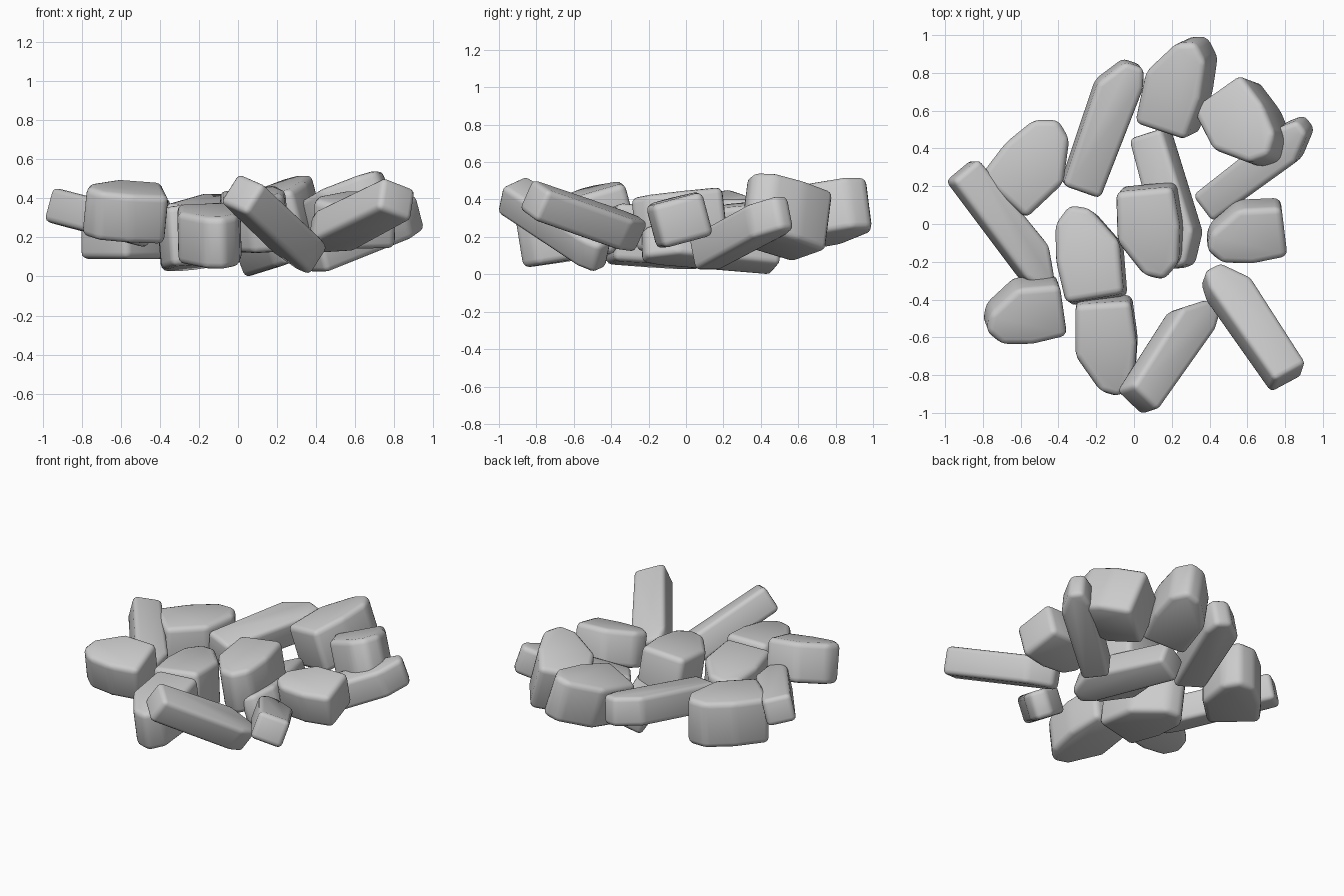
import bpy, bmesh
from math import radians
from mathutils import Matrix, Vector

if "Cube" in bpy.data.objects:
    bpy.data.objects.remove(bpy.data.objects["Cube"])

# Unit outlines: flat butt at -x, offset blunt tip at +x
BLOCK = [(-.5, -.44), (.04, -.5), (.43, -.14), (.5, .16), (.33, .42), (-.05, .5), (-.5, .45)]
BAR = [(-.5, -.44), (.36, -.5), (.5, -.36), (.5, .08), (.29, .5), (-.5, .44)]


def stone(name, outline, loc, size, angles, bevel, flip=1):
    """Extruded outline, rounded edges, aimed by yaw / pitch (tip up) / roll in degrees."""
    yaw, pitch, roll = (radians(a) for a in angles)
    bm = bmesh.new()
    base = [bm.verts.new((u * size[0], v * flip * size[1], -size[2] / 2)) for u, v in outline]
    face = bm.faces.new(base)
    ext = bmesh.ops.extrude_face_region(bm, geom=[face])
    top = [g for g in ext["geom"] if isinstance(g, bmesh.types.BMVert)]
    bmesh.ops.translate(bm, verts=top, vec=(0, 0, size[2]))
    bmesh.ops.recalc_face_normals(bm, faces=bm.faces)
    bmesh.ops.bevel(bm, geom=list(bm.edges), offset=bevel, segments=3,
                    profile=0.5, affect='EDGES', clamp_overlap=True)
    rot = (Matrix.Rotation(yaw, 4, 'Z') @ Matrix.Rotation(-pitch, 4, 'Y')
           @ Matrix.Rotation(roll, 4, 'X'))
    bm.transform(Matrix.Translation(Vector(loc)) @ rot)
    bmesh.ops.recalc_face_normals(bm, faces=bm.faces)
    me = bpy.data.meshes.new(name)
    bm.to_mesh(me)
    bm.free()
    ob = bpy.data.objects.new(name, me)
    bpy.context.collection.objects.link(ob)
    bpy.context.view_layer.objects.active = ob
    ob.select_set(True)
    bpy.ops.object.shade_smooth_by_angle(angle=radians(35))
    ob.select_set(False)


# Chunky stones: location, (length, width, height), (yaw, pitch, roll), flip
blocks = [
    ((-.525, .325, .245), (.50, .37, .31), (48, 0, 0), 1),
    ((.24, .75, .325), (.52, .33, .29), (74, 11, -12), -1),
    ((.60, .495, .315), (.46, .36, .34), (-58, 16, 12), 1),
    ((.585, -.04, .29), (.42, .31, .24), (187, 0, -15), 1),
    ((-.145, -.65, .205), (.51, .33, .27), (-86, -9, 2), 1),
    ((-.59, -.46, .335), (.42, .32, .26), (189, 3, -16), 1),
    ((-.235, -.15, .20), (.51, .35, .31), (99, -4, -4), 1),
    ((.09, -.045, .285), (.49, .34, .29), (-84, -6, 6), 1),
]
for i, (loc, size, ang, flip) in enumerate(blocks):
    stone(f"block_stone_{i + 1}", BLOCK, loc, size, ang, .035, flip)

# Long bar stones
bars = [
    ((-.68, -.01, .295), (.76, .21, .18), (-52, -9, -12), 1),
    ((-.16, .52, .30), (.73, .24, .19), (70, 5, 8), 1),
    ((.655, .30, .22), (.72, .20, .19), (37, 18, 0), -1),
    ((.625, -.53, .30), (.72, .23, .18), (124, -16, 20), -1),
    ((.19, -.68, .265), (.70, .225, .18), (56, -28, 20), 1),
    ((.185, .13, .14), (.73, .22, .18), (-74, 5, 20), 1),
]
for i, (loc, size, ang, flip) in enumerate(bars):
    stone(f"bar_stone_{i + 1}", BAR, loc, size, ang, .03, flip)
